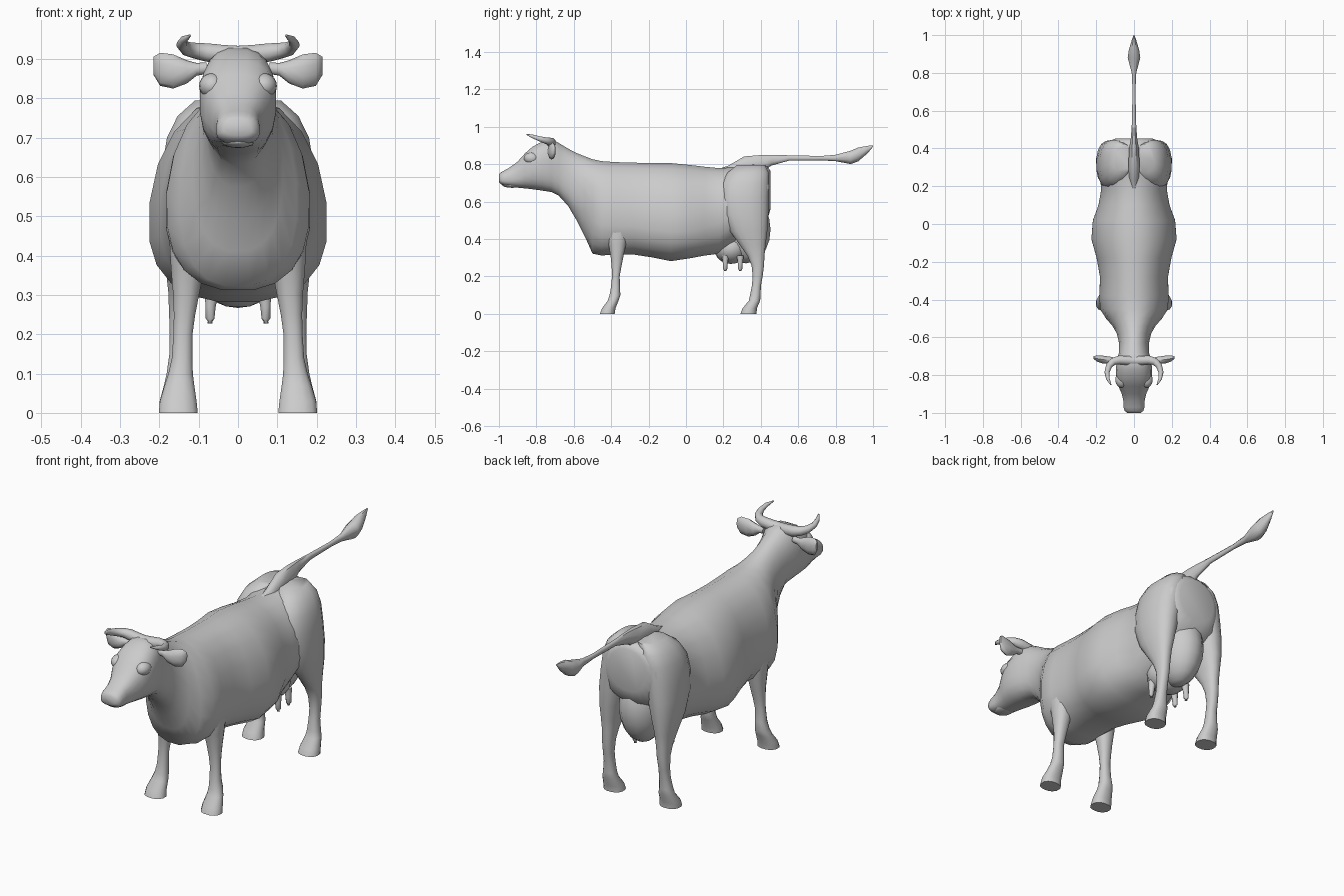
import bpy
import bmesh
from math import cos, sin, pi, radians
from mathutils import Vector

default_cube = bpy.data.objects.get("Cube")
if default_cube:
    bpy.data.objects.remove(default_cube, do_unlink=True)

GREY = (0.6, 0.6, 0.6, 1)
hide = bpy.data.materials.new("hide_grey")
hide.use_nodes = True
hide.diffuse_color = GREY
shader = next(n for n in hide.node_tree.nodes if n.type == 'BSDF_PRINCIPLED')
shader.inputs["Base Color"].default_value = GREY
shader.inputs["Roughness"].default_value = 0.7


def signed_power(value, power):
    return (1 if value >= 0 else -1) * abs(value) ** power


def section(centre, half, low, high, middle=None, upper=2, lower=2, sides=16):
    """Egg-shaped cross-section as (u, v) pairs; widest at v = middle."""
    middle = (low + high) / 2 if middle is None else middle
    points = []
    for i in range(sides):
        angle = 2 * pi * (i + 0.5) / sides
        power = 2 / (upper if sin(angle) > 0 else lower)
        u = centre + half * signed_power(cos(angle), power)
        v = signed_power(sin(angle), power)
        points.append((u, middle + v * ((high - middle) if v > 0 else (middle - low))))
    return points


def skin(name, rings, mirrored=False):
    """Bridge equal rings of points, close both ends and shade the result."""
    bm = bmesh.new()
    loops = [[bm.verts.new(p) for p in ring] for ring in rings]
    for a, b in zip(loops, loops[1:]):
        for i in range(len(a)):
            j = (i + 1) % len(a)
            bm.faces.new((a[i], a[j], b[j], b[i]))
    bm.faces.new(loops[0])
    bm.faces.new(loops[-1])
    bmesh.ops.recalc_face_normals(bm, faces=bm.faces)
    return finish(name, bm, mirrored)


def ball(name, centre, radii, mirrored=False):
    bm = bmesh.new()
    bmesh.ops.create_uvsphere(bm, u_segments=16, v_segments=10, radius=1)
    for v in bm.verts:
        v.co = Vector(c + r * k for c, r, k in zip(centre, radii, v.co))
    return finish(name, bm, mirrored)


def finish(name, bm, mirrored):
    mesh = bpy.data.meshes.new(name)
    bm.to_mesh(mesh)
    bm.free()
    mesh.materials.append(hide)
    obj = bpy.data.objects.new(name, mesh)
    bpy.context.collection.objects.link(obj)
    bpy.ops.object.select_all(action='DESELECT')
    obj.select_set(True)
    bpy.context.view_layer.objects.active = obj
    bpy.ops.object.shade_smooth_by_angle(angle=radians(55))
    if mirrored:
        obj.modifiers.new("Mirror", 'MIRROR')


def limb(name, rows, sides=12):
    """Mirrored limb from rows of height, x centre, half width, front and back."""
    skin(name, [[(u, v, z) for u, v in section(x, w, lo, hi, None, 2.3, 2.3, sides)]
                for z, x, w, lo, hi in rows], True)


def tube(name, rows, sides=8):
    """Mirrored, tapered round tube through rows of x, y, z, radius."""
    points = [Vector(r[:3]) for r in rows]
    rings = []
    for i, p in enumerate(points):
        tangent = points[min(i + 1, len(points) - 1)] - points[max(i - 1, 0)]
        turn = tangent.to_track_quat('Z', 'Y')
        rings.append([p + turn @ Vector((u, v, 0))
                      for u, v in section(0, rows[i][3], -rows[i][3], rows[i][3], sides=sides)])
    skin(name, rings, True)


# Trunk and neck: y, half width, bottom, top, height of widest point
trunk = [
    (.452, .10, .56, .765, .67), (.435, .145, .5, .79, .66), (.36, .178, .45, .80, .62),
    (.27, .182, .38, .787, .58), (.18, .176, .32, .782, .53), (.10, .19, .31, .79, .5),
    (.02, .22, .295, .80, .48), (-.08, .228, .28, .81, .48), (-.18, .2, .30, .81, .49),
    (-.28, .182, .315, .812, .51), (-.38, .185, .315, .815, .51), (-.45, .182, .31, .82, .52),
    (-.5, .15, .32, .83, .54), (-.54, .115, .41, .845, .61), (-.58, .092, .49, .86, .67),
    (-.63, .08, .575, .885, .73), (-.68, .08, .63, .915, .78)]
# Head from poll to muzzle, same columns
head = [
    (-.72, .092, .65, .935, .79), (-.77, .097, .658, .922, .79), (-.82, .097, .665, .895, .79),
    (-.86, .083, .67, .86, .765), (-.90, .065, .674, .815, .735), (-.94, .056, .68, .785, .72),
    (-.97, .056, .685, .768, .717), (-.99, .05, .693, .757, .717), (-1, .035, .705, .745, .72)]
rings = []
for rows, upper, lower in ((trunk, 2.05, 2.4), (head, 2.6, 2.5)):
    for y, w, lo, hi, mid in rows:
        rings.append([(u, y, v) for u, v in section(0, w, lo, hi, mid, upper, lower, 20)])
skin("body_and_head", rings)

# Face details
ball("lower_lip", (0, -.93, .69), (.042, .053, .016))
ball("brow", (.066, -.825, .832), (.033, .042, .032), True)

# Front legs with hooves: height, x centre, half width, y range
limb("front_leg", [
    (.0, .152, .051, -.462, -.38), (.03, .152, .048, -.45, -.376), (.07, .149, .039, -.42, -.36),
    (.1, .146, .032, -.41, -.35), (.14, .142, .027, -.402, -.352), (.2, .14, .025, -.396, -.354),
    (.25, .136, .028, -.398, -.345), (.3, .132, .034, -.403, -.335), (.37, .128, .044, -.415, -.32),
    (.44, .124, .052, -.435, -.305), (.52, .108, .054, -.45, -.29), (.6, .08, .05, -.45, -.29)])

# Hind legs and thighs
limb("hind_leg", [
    (.0, .152, .05, .29, .378), (.03, .153, .047, .302, .38), (.07, .152, .037, .335, .397),
    (.1, .152, .03, .342, .399), (.15, .15, .025, .352, .401), (.2, .15, .024, .356, .41),
    (.26, .148, .028, .35, .418), (.31, .146, .032, .328, .42), (.37, .145, .04, .285, .427),
    (.44, .141, .055, .235, .436), (.53, .132, .069, .195, .442), (.62, .118, .077, .18, .444),
    (.7, .104, .078, .19, .446), (.755, .085, .07, .22, .444), (.795, .06, .05, .27, .425)],
    sides=16)

# Udder and teats
ball("udder", (0, .32, .45), (.105, .132, .18))
ball("udder_front", (0, .24, .35), (.1, .09, .083))
for name, y in (("front_teat", .21), ("rear_teat", .29)):
    tube(name, [(.066, y, .31, .02), (.07, y, .27, .014), (.071, y, .24, .012),
                (.071, y, .228, .007)])

# Ears: x, y centre, half thickness, z range
ear = [(.08, -.72, .014, .862, .892), (.105, -.72, .014, .858, .89), (.13, -.721, .02, .838, .897),
       (.165, -.718, .022, .825, .912), (.198, -.712, .016, .832, .916), (.215, -.706, .007, .86, .906)]
skin("ear", [[(x, u, v) for u, v in section(y, t, lo, hi, sides=10)]
             for x, y, t, lo, hi in ear], True)

# Horns growing from a crest across the poll, curling forward and in
tube("horn", [(-.01, -.725, .91, .025), (.04, -.722, .912, .026), (.08, -.72, .917, .025),
              (.11, -.728, .922, .021), (.132, -.75, .927, .018), (.143, -.785, .937, .014),
              (.138, -.82, .949, .01), (.122, -.852, .96, .003)])

# Tail rooted in the spine, with flattened tuft: y, half width, z range
tail = [(.17, .01, .72, .775), (.23, .028, .72, .797), (.31, .032, .73, .846),
        (.4, .028, .75, .853), (.455, .018, .79, .853), (.55, .011, .818, .849),
        (.72, .009, .82, .845), (.8, .013, .815, .852), (.88, .036, .798, .875),
        (.92, .03, .812, .892), (.97, .014, .856, .9), (1, .003, .893, .901)]
skin("tail", [[(u, y, v) for u, v in section(0, w, lo, hi, sides=8)] for y, w, lo, hi in tail])
